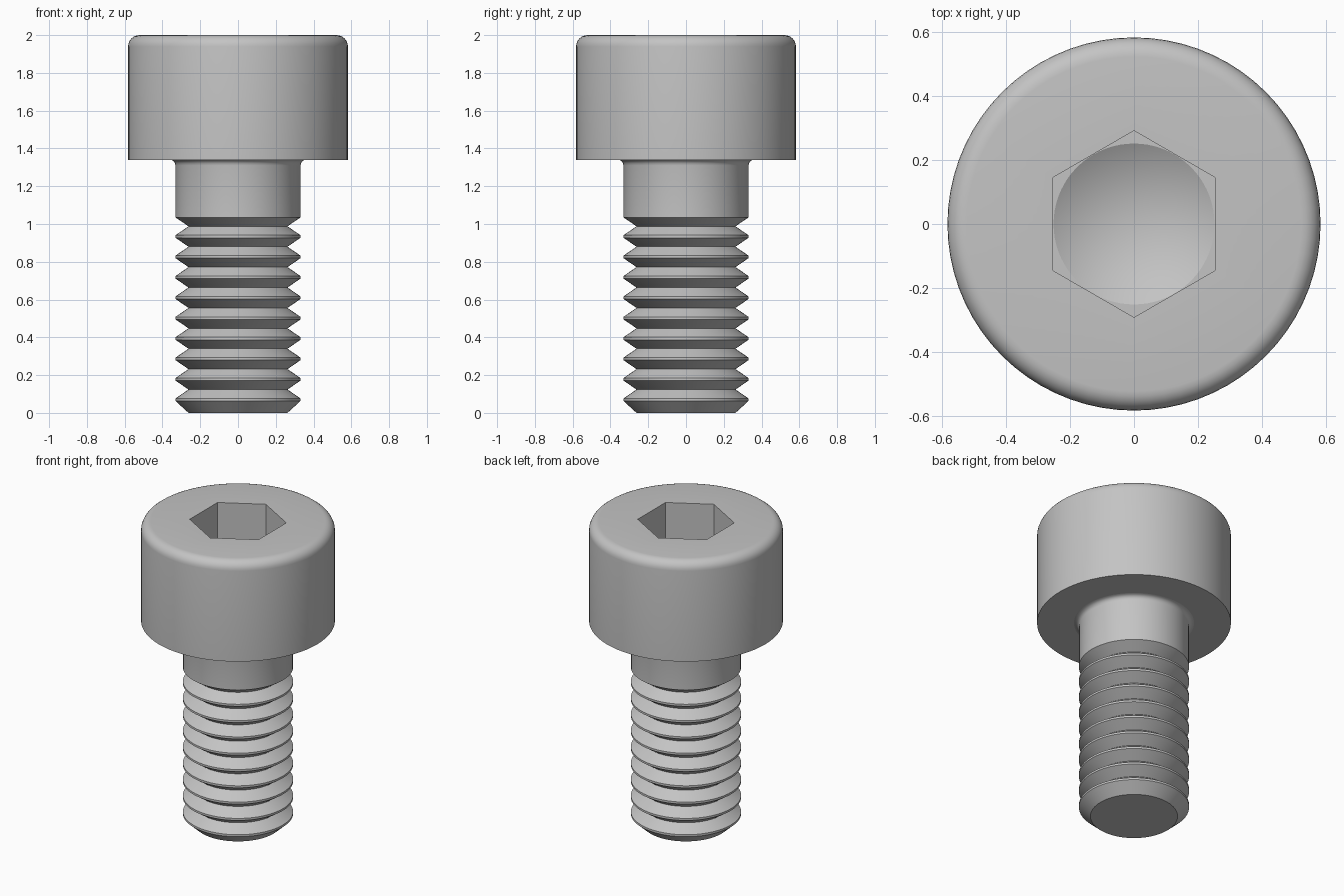
import bpy
import bmesh
from math import cos, sin, pi, radians

SEGMENTS = 72

cube = bpy.data.objects.get("Cube")
if cube:
    bpy.data.objects.remove(cube, do_unlink=True)

steel = bpy.data.materials.new("grey steel")
steel.use_nodes = True
colour = (0.55, 0.55, 0.55, 1)
steel.diffuse_color = colour
steel.node_tree.nodes["Principled BSDF"].inputs["Base Color"].default_value = colour


def hex_scale(angle):
    """Distance to a hexagon of unit apothem, with flats facing +x and -x."""
    return 1 / cos((angle + pi / 6) % (pi / 3) - pi / 6)


def arc(cx, cz, radius, start, end, steps=6):
    angles = [radians(start + (end - start) * i / steps) for i in range(steps + 1)]
    return [(cx + radius * cos(a), cz + radius * sin(a)) for a in angles]


def lathe(name, profile):
    """Spin (radius, z[, is_hex]) points round z; zero radius makes a pole."""
    bm = bmesh.new()
    rings = []
    for r, z, *is_hex in profile:
        if r == 0:
            rings.append([bm.verts.new((0, 0, z))] * SEGMENTS)
            continue
        ring = []
        for i in range(SEGMENTS):
            a = 2 * pi * i / SEGMENTS
            d = r * hex_scale(a) if is_hex else r
            ring.append(bm.verts.new((d * cos(a), d * sin(a), z)))
        rings.append(ring)
    for low, high in zip(rings, rings[1:]):
        for i in range(SEGMENTS):
            j = (i + 1) % SEGMENTS
            corners = dict.fromkeys((low[i], low[j], high[j], high[i]))
            bm.faces.new(list(corners))
    mesh = bpy.data.meshes.new(name)
    bm.to_mesh(mesh)
    bm.free()
    mesh.materials.append(steel)
    obj = bpy.data.objects.new(name, mesh)
    bpy.context.collection.objects.link(obj)
    bpy.ops.object.select_all(action="DESELECT")
    obj.select_set(True)
    bpy.context.view_layer.objects.active = obj
    bpy.ops.object.shade_smooth_by_angle(angle=radians(25))
    return obj


# Head: flat underside, rounded top rim, hexagonal socket with a drilled cone floor
HEAD_R, HEAD_Z, RIM, FILLET, SHANK_R = 0.582, 1.34, 0.06, 0.03, 0.331
head = [(SHANK_R + FILLET, HEAD_Z), (HEAD_R, HEAD_Z)]
head += arc(HEAD_R - RIM, 2 - RIM, RIM, 0, 90)
head += [(0.252, 2, True), (0.252, 1.67, True), (0.251, 1.67), (0, 1.525)]
lathe("socket_head", head)

# Shank: chamfered tip, ring-shaped threads, plain neck and fillet under the head
NECK_Z, PITCH, CREST, ROOT_R, THREADS = 1.035, 0.108, 0.0135, 0.262, 9
shank = [(0, 0), (ROOT_R, 0)]
for k in range(THREADS, 0, -1):
    z = NECK_Z - PITCH * k
    shank += [(SHANK_R, z), (SHANK_R, z + CREST),
              (ROOT_R, z + (PITCH + CREST) / 2)]
shank.append((SHANK_R, NECK_Z))
shank += arc(SHANK_R + FILLET, HEAD_Z - FILLET, FILLET, 180, 90, 4)
lathe("threaded_shank", shank)
